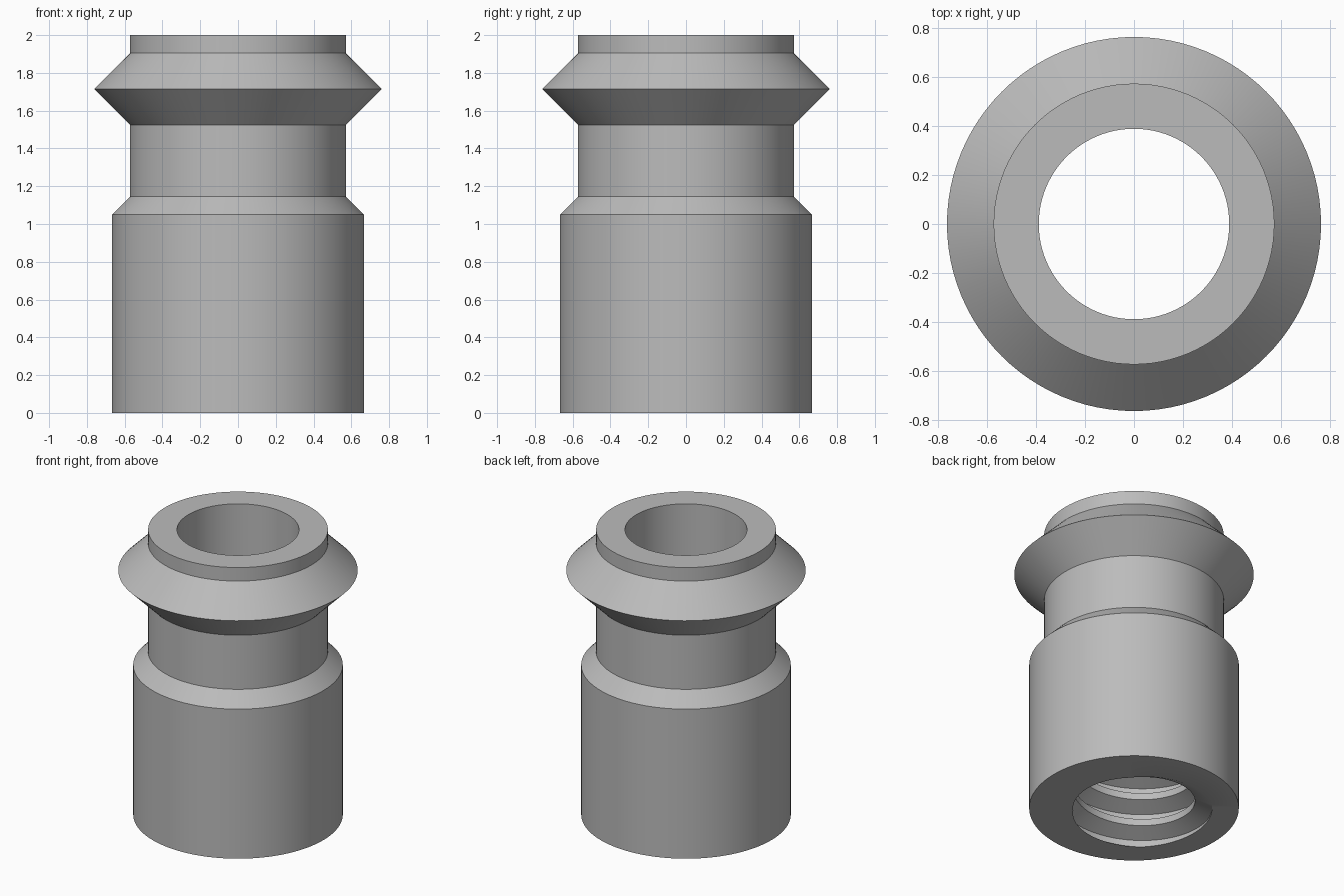
import bpy, bmesh, math

cube = bpy.data.objects.get("Cube")
if cube:
    bpy.data.objects.remove(cube, do_unlink=True)

SEGMENTS = 96
BORE, ROOT = 0.388, 0.497      # smooth bore and thread root radii
PITCH, THREAD_TOP = 0.19, 1.05

# One thread pitch: flat crest, flank, flat root, flank
THREAD = [(0.125, BORE), (0.375, ROOT), (0.625, ROOT), (0.875, BORE)]

# Outer silhouette from the base up to the top rim
OUTER = [(0.667, 0), (0.667, 1.05), (0.572, 1.145), (0.572, 1.525),
         (0.762, 1.715), (0.572, 1.905), (0.572, 2)]


def thread_radius(u):
    """Radius of the threaded wall at a fraction of a pitch."""
    u %= 1
    slope = (0.5 - abs(u - 0.5) - 0.125) / 0.25
    return BORE + (ROOT - BORE) * min(max(slope, 0), 1)


def section(angle):
    """Closed wall section, with the thread shifted along its helix."""
    turn = angle / math.tau
    wall = []
    for k in range(-2, int(THREAD_TOP / PITCH) + 2):
        for u, _ in THREAD:
            z = min(max((k + u + turn) * PITCH, 0), THREAD_TOP)
            wall.append((thread_radius(z / PITCH - turn), z))
    return OUTER + [(BORE, 2), (BORE, THREAD_TOP)] + wall[::-1]


# Sweep the section around the axis
bm = bmesh.new()
columns = []
for i in range(SEGMENTS + 1):
    a = math.tau * i / SEGMENTS
    columns.append([bm.verts.new((r * math.cos(a), r * math.sin(a), z))
                    for r, z in section(a)])
for left, right in zip(columns, columns[1:]):
    for j in range(len(left)):
        k = (j + 1) % len(left)
        bm.faces.new((left[j], right[j], right[k], left[k]))
bmesh.ops.remove_doubles(bm, verts=bm.verts, dist=0.00005)
bmesh.ops.dissolve_degenerate(bm, edges=bm.edges, dist=0.00005)
bmesh.ops.recalc_face_normals(bm, faces=bm.faces)

mesh = bpy.data.meshes.new("threaded_sleeve")
bm.to_mesh(mesh)
bm.free()
sleeve = bpy.data.objects.new("threaded_sleeve", mesh)
bpy.context.collection.objects.link(sleeve)

# Plain grey finish
grey = bpy.data.materials.new("plain grey")
grey.use_nodes = True
colour = (0.5, 0.5, 0.5, 1)
grey.diffuse_color = colour
grey.node_tree.nodes["Principled BSDF"].inputs["Base Color"].default_value = colour
mesh.materials.append(grey)

# Smooth round walls with crisp corners
bpy.ops.object.select_all(action="DESELECT")
sleeve.select_set(True)
bpy.context.view_layer.objects.active = sleeve
bpy.ops.object.shade_smooth_by_angle(angle=math.radians(25))
